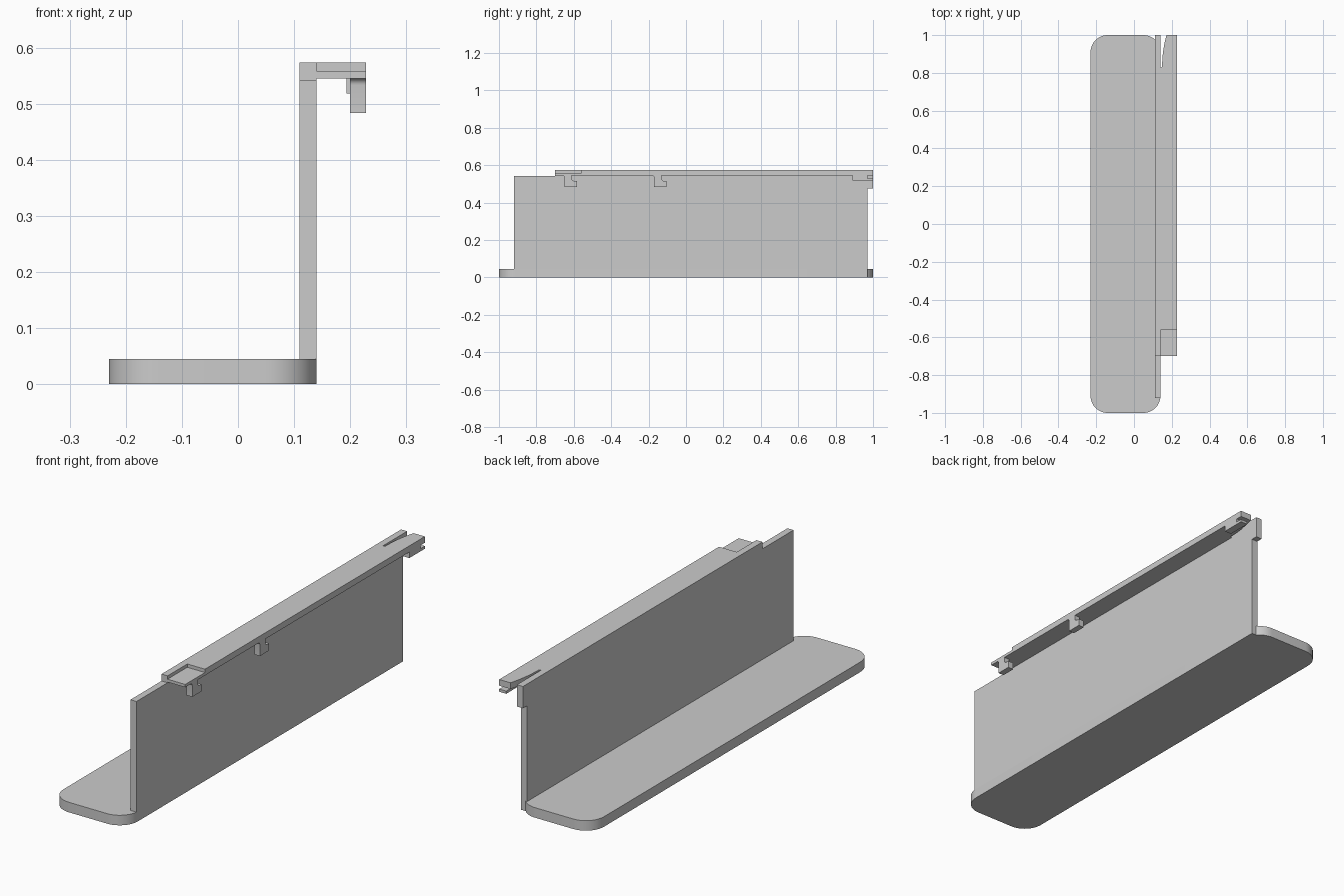
import bpy, bmesh, math
from mathutils import Vector

if "Cube" in bpy.data.objects:
    bpy.data.objects.remove(bpy.data.objects["Cube"])

grey = bpy.data.materials.new("plain grey")
grey.diffuse_color = (0.6, 0.6, 0.6, 1)
grey.use_nodes = True
grey.node_tree.nodes["Principled BSDF"].inputs["Base Color"].default_value = grey.diffuse_color


def prism(name, outline, axis, lo, hi):
    """Extrude a 2D outline along x (outline is y, z) or z (outline is x, y)."""
    bm = bmesh.new()
    if axis == 'x':
        pts = [(lo, a, b) for a, b in outline]
        move = Vector((hi - lo, 0, 0))
    else:
        pts = [(a, b, lo) for a, b in outline]
        move = Vector((0, 0, hi - lo))
    face = bm.faces.new([bm.verts.new(p) for p in pts])
    ext = bmesh.ops.extrude_face_region(bm, geom=[face])
    bmesh.ops.translate(bm, vec=move, verts=[g for g in ext['geom'] if isinstance(g, bmesh.types.BMVert)])
    bmesh.ops.recalc_face_normals(bm, faces=bm.faces)
    me = bpy.data.meshes.new(name)
    bm.to_mesh(me)
    bm.free()
    me.materials.append(grey)
    ob = bpy.data.objects.new(name, me)
    bpy.context.collection.objects.link(ob)
    bpy.context.view_layer.objects.active = ob
    ob.select_set(True)
    bpy.ops.object.shade_smooth_by_angle(angle=math.radians(30))
    ob.select_set(False)
    return ob


def arc(cx, cy, r, a0, a1, n=12):
    angles = [math.radians(a0 + (a1 - a0) * i / n) for i in range(n + 1)]
    return [(cx + r * math.cos(a), cy + r * math.sin(a)) for a in angles]


# Base with rounded corners; the wall's square foot fills part of one corner
R = 0.09
foot_angle = math.degrees(math.asin(0.06 / R))
base = (arc(-0.14, -0.91, R, 180, 270) + arc(0.05, -0.91, R, 270, 360)
        + [(0.14, 0.97)] + arc(0.05, 0.91, R, foot_angle, 90)
        + arc(-0.14, 0.91, R, 90, 180))
prism("base", base, 'z', 0, 0.045)

# Upright wall, with the top strip and the tab hanging off its back end
wall = [(-0.92, 0.045), (0.97, 0.045), (0.97, 0.475), (1, 0.475),
        (1, 0.573), (-0.7, 0.573), (-0.7, 0.542), (-0.92, 0.542)]
prism("wall", wall, 'x', 0.11, 0.14)

# Top ledge, with a curved slit at the back
slit = [(0.14 + 0.009 + 0.023 * t * t, 0.835 + 0.165 * t) for t in [i / 10 for i in range(11)]]
ledge = [(0.14, -0.56), (0.228, -0.56), (0.228, 1)] + slit[::-1] + [(0.145, 0.828), (0.14, 0.83)]
prism("ledge", ledge, 'z', 0.545, 0.573)

# Lowered tray at the front of the ledge
prism("tray", [(0.14, -0.7), (0.228, -0.7), (0.228, -0.56), (0.14, -0.56)], 'z', 0.545, 0.558)

# Two hooks under the ledge, flared at the top
for name, y in (("front_hook", -0.65), ("middle_hook", -0.17)):
    hook = (arc(y - 0.012, 0.533, 0.012, 90, 0, 5)
            + [(y, 0.483), (y + 0.066, 0.483), (y + 0.066, 0.515), (y + 0.054, 0.515)]
            + arc(y + 0.054, 0.53, 0.015, 270, 180, 5)[1:]
            + [(y + 0.039, 0.545)])
    prism(name, hook, 'x', 0.2, 0.228)

# Notched block under the back end of the ledge
block = [(0.89, 0.545), (0.89, 0.518), (1, 0.518), (1, 0.53), (0.97, 0.53), (0.97, 0.545)]
prism("end_block", block, 'x', 0.193, 0.228)
